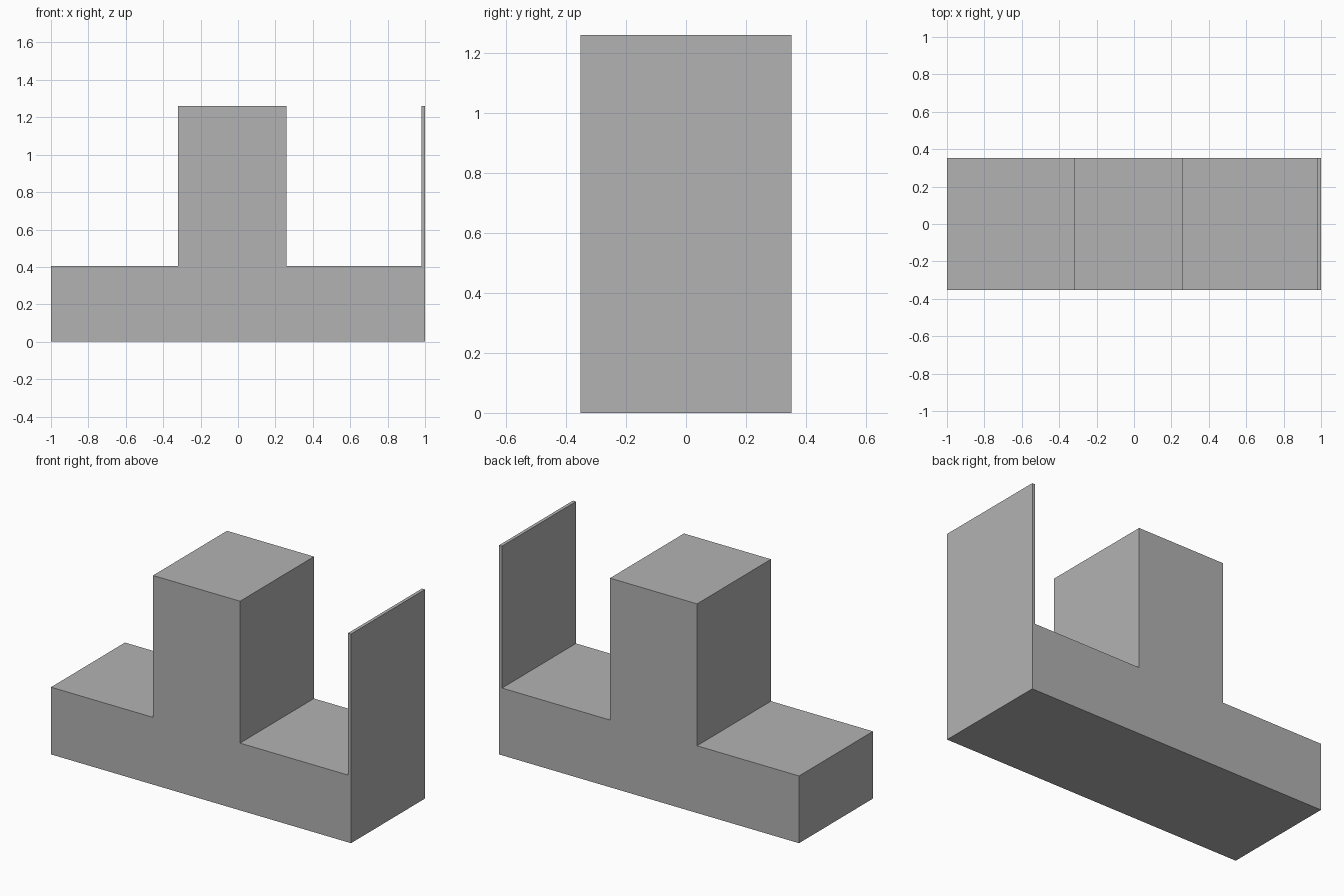
import bpy
import bmesh

# Remove the default cube
cube = bpy.data.objects.get("Cube")
if cube:
    bpy.data.objects.remove(cube, do_unlink=True)

# Plain grey material
grey = bpy.data.materials.new("plain grey")
grey.use_nodes = True
colour = (0.448, 0.448, 0.448, 1)
grey.diffuse_color = colour
grey.node_tree.nodes["Principled BSDF"].inputs["Base Color"].default_value = colour

# Main dimensions
half_depth = 0.352
base_z, top_z = 0.405, 1.26
block_right, block_left = -0.32, 0.26
panel_x = 0.98

# Stepped profile: base, central block and thin end panel
profile = [
    (-1, 0), (1, 0), (1, top_z), (panel_x, top_z), (panel_x, base_z),
    (block_left, base_z), (block_left, top_z),
    (block_right, top_z), (block_right, base_z), (-1, base_z),
]

# Extrude the profile from front to back
bm = bmesh.new()
face = bm.faces.new([bm.verts.new((x, -half_depth, z)) for x, z in profile])
extruded = bmesh.ops.extrude_face_region(bm, geom=[face], use_keep_orig=True)
back = [v for v in extruded["geom"] if isinstance(v, bmesh.types.BMVert)]
bmesh.ops.translate(bm, verts=back, vec=(0, 2 * half_depth, 0))
bmesh.ops.recalc_face_normals(bm, faces=bm.faces)

mesh = bpy.data.meshes.new("stepped_block")
bm.to_mesh(mesh)
bm.free()
mesh.materials.append(grey)
block = bpy.data.objects.new("stepped_block", mesh)
bpy.context.collection.objects.link(block)
